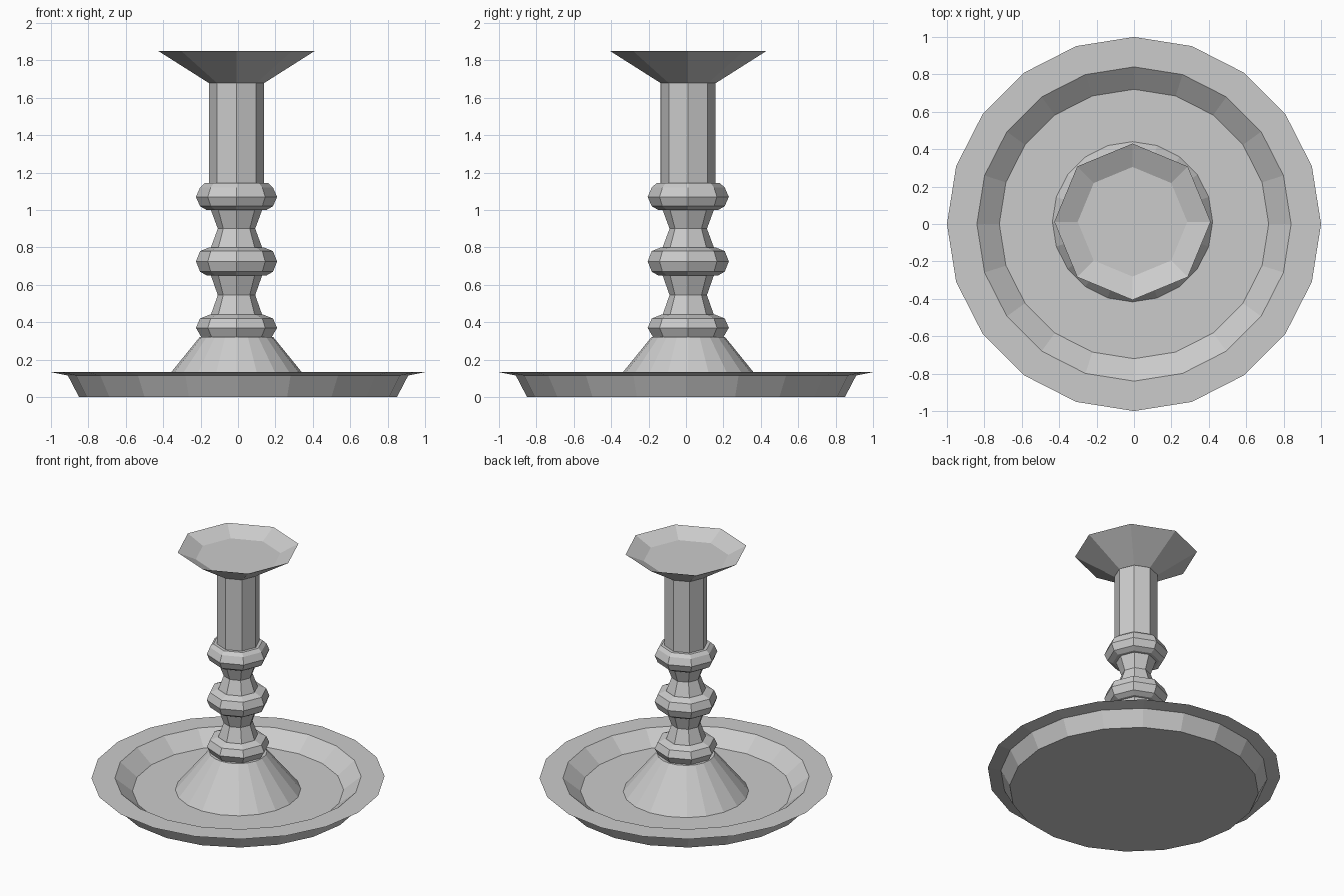
import bpy, bmesh
from math import cos, sin, tau

if "Cube" in bpy.data.objects:
    bpy.data.objects.remove(bpy.data.objects["Cube"])


def lathe(name, profile, sides, centre=(0, 0)):
    """Revolve (radius, z) points into a flat-faced solid, capped at both ends."""
    bm = bmesh.new()
    rings = [[bm.verts.new((r * cos(tau * i / sides), r * sin(tau * i / sides), z))
              for i in range(sides)] for r, z in profile]
    for low, high in zip(rings, rings[1:]):
        for i in range(sides):
            j = (i + 1) % sides
            bm.faces.new((low[i], low[j], high[j], high[i]))
    bm.faces.new(rings[0][::-1])
    bm.faces.new(rings[-1])
    mesh = bpy.data.meshes.new(name)
    bm.to_mesh(mesh)
    bm.free()
    obj = bpy.data.objects.new(name, mesh)
    obj.location = (*centre, 0)
    bpy.context.collection.objects.link(obj)
    return obj


AXIS = (-0.008, 0.012)  # stem sits slightly off the dish centre

# Drip dish with flared rim and sunken floor
lathe("drip_dish", [(0.85, 0), (0.91, 0.115), (1.0, 0.133),
                    (0.84, 0.133), (0.72, 0.035)], 20)

# Conical foot
lathe("foot_cone", [(0.43, 0.033), (0.197, 0.32)], 20, AXIS)

# Turned stem: three knops with waists between, then the straight column
stem = [(0.185, 0.315), (0.217, 0.37), (0.195, 0.42), (0.145, 0.44), (0.137, 0.44),
        (0.10, 0.545), (0.137, 0.65)]
stem += [(0.16, 0.65), (0.195, 0.67), (0.217, 0.725), (0.195, 0.78), (0.145, 0.80),
         (0.137, 0.80), (0.10, 0.90), (0.137, 1.0)]
stem += [(0.16, 1.0), (0.195, 1.02), (0.217, 1.07), (0.195, 1.12), (0.17, 1.143),
         (0.147, 1.143), (0.147, 1.68)]
lathe("stem", stem, 8, AXIS)

# Flared cup with shallow sunken floor
lathe("candle_cup", [(0.15, 1.68), (0.418, 1.85), (0.293, 1.79)], 8, AXIS)
